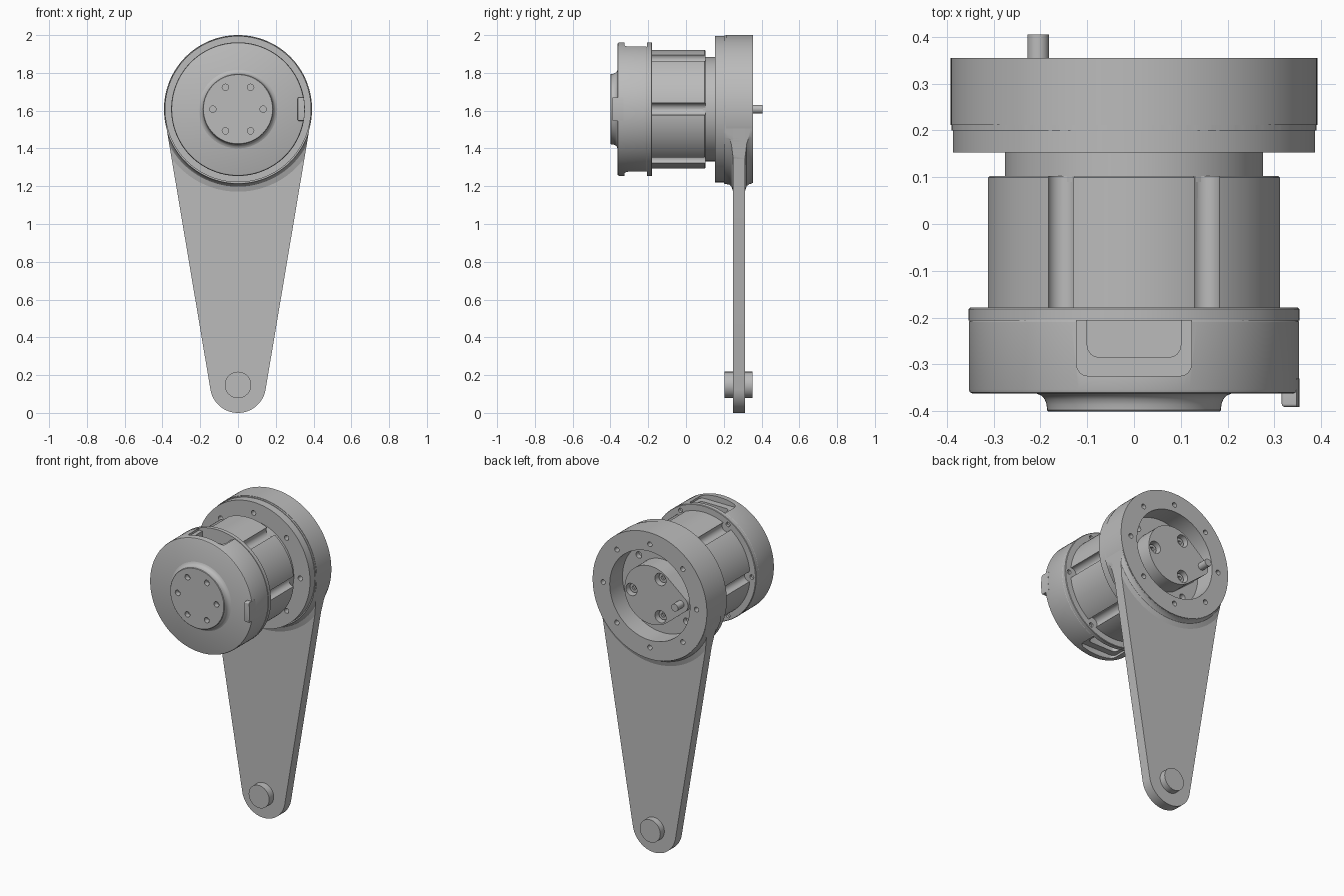
import bpy, bmesh
from math import sin, cos, pi, acos, atan2, radians
from mathutils import Vector

if "Cube" in bpy.data.objects:
    bpy.data.objects.remove(bpy.data.objects["Cube"])

AX = 1.608  # height of the motor axis

grey = bpy.data.materials.new("plain_grey")
grey.use_nodes = True
grey.diffuse_color = (0.5, 0.5, 0.5, 1)
grey.node_tree.nodes["Principled BSDF"].inputs["Base Color"].default_value = (0.5, 0.5, 0.5, 1)


def finish(name, bm):
    bmesh.ops.recalc_face_normals(bm, faces=bm.faces)
    me = bpy.data.meshes.new(name)
    bm.to_mesh(me)
    bm.free()
    me.materials.append(grey)
    ob = bpy.data.objects.new(name, me)
    bpy.context.collection.objects.link(ob)
    return ob


def lathe(name, profile, x=0, z=AX, steps=96, closed=False):
    """Spin (radius, y) points around a y axis through x, z."""
    bm = bmesh.new()
    vs = [bm.verts.new((x + r, y, z)) for r, y in profile]
    for a, b in zip(vs, vs[1:] + vs[:1] if closed else vs[1:]):
        bm.edges.new((a, b))
    bmesh.ops.spin(bm, geom=bm.verts[:] + bm.edges[:], cent=(x, 0, z),
                   axis=(0, 1, 0), angle=2 * pi, steps=steps, use_duplicate=False)
    bmesh.ops.remove_doubles(bm, verts=bm.verts, dist=1e-5)
    return finish(name, bm)


def rod(name, r, y0, y1, x=0, z=AX, steps=24):
    return lathe(name, [(0, y0), (r, y0), (r, y1), (0, y1)], x, z, steps)


def link_plate(name, c1, r1, c2, r2, y0, y1, n=48):
    """Two circles joined by tangents, extruded along y."""
    d = Vector(c2) - Vector(c1)
    th, phi = atan2(d.y, d.x), acos((r1 - r2) / d.length)
    bm = bmesh.new()
    vs = []
    for c, r, a0, a1 in ((c1, r1, th + phi, th + 2 * pi - phi), (c2, r2, th - phi, th + phi)):
        for i in range(n + 1):
            a = a0 + (a1 - a0) * i / n
            vs.append(bm.verts.new((c[0] + r * cos(a), y0, c[1] + r * sin(a))))
    f = bm.faces.new(vs)
    ext = bmesh.ops.extrude_face_region(bm, geom=[f])["geom"]
    bmesh.ops.translate(bm, vec=(0, y1 - y0, 0),
                        verts=[v for v in ext if isinstance(v, bmesh.types.BMVert)])
    return finish(name, bm)


def box(name, lo, hi, bevel=0.0, axis=None):
    """Box between two corners, bevelled on all edges or only those along one axis."""
    bm = bmesh.new()
    bmesh.ops.create_cube(bm, size=1)
    for v in bm.verts:
        v.co = Vector([(l + h) / 2 + c * (h - l) for l, h, c in zip(lo, hi, v.co)])
    if bevel:
        edges = [e for e in bm.edges if axis is None
                 or abs((e.verts[0].co - e.verts[1].co).normalized()[axis]) > 0.9]
        bmesh.ops.bevel(bm, geom=edges, offset=bevel, segments=4, profile=0.5, affect='EDGES')
    return finish(name, bm)


def carve(ob, cutters, operation='DIFFERENCE'):
    for c in cutters:
        c.hide_render = True
        m = ob.modifiers.new("carve", 'BOOLEAN')
        m.operation, m.solver, m.object = operation, 'EXACT', c
    bpy.context.view_layer.update()
    me = bpy.data.meshes.new_from_object(ob.evaluated_get(bpy.context.evaluated_depsgraph_get()))
    ob.modifiers.clear()
    ob.data = me
    for c in cutters:
        bpy.data.objects.remove(c)


def around(count, radius, start=0):
    for i in range(count):
        a = radians(start) + 2 * pi * i / count
        yield radius * cos(a), AX + radius * sin(a)


# Output ring with bolt holes on both faces
ring = lathe("output_ring", [(0.275, 0.153), (0.387, 0.153), (0.387, 0.212), (0.392, 0.212),
                             (0.392, 0.355), (0.275, 0.355)], closed=True, steps=128)
carve(ring, [rod("cut", 0.015, y0, y1, x, z, 16) for x, z in around(8, 0.32)
             for y0, y1 in ((0.30, 0.4), (0.1, 0.2))])

# Lever arm, its blend into the ring, and the end pin
ends = ((0, AX), 0.39, (0, 0.148), 0.148)
arm = link_plate("lever_arm", *ends, 0.25, 0.312)
carve(arm, [rod("cut", 0.33, 0.1, 0.5, steps=64)])
blend = lathe("arm_blend", [(0.36, 0.35), (0.393, 0.35), (0.397, 0.335), (0.408, 0.321),
                            (0.44, 0.311), (0.44, 0.251), (0.41, 0.241), (0.4, 0.229),
                            (0.394, 0.2), (0.36, 0.2)], closed=True, steps=128)
carve(blend, [link_plate("clip", *ends, 0.1, 0.4)], 'INTERSECT')
rod("arm_end_pin", 0.07, 0.205, 0.352, 0, 0.148, 48)

# Motor neck, also the floor of the rear recess
neck = lathe("motor_neck", [(0, 0.09), (0.276, 0.09), (0.276, 0.23), (0, 0.23)])
carve(neck, [rod("cut", 0.02, 0.2, 0.3, x, z, 16) for x, z in around(4, 0.23, 45)])

# Rear hub with a lug, counterbored screws and drive pin
hub = link_plate("rear_hub", (0, AX), 0.18, (-0.205, AX), 0.05, 0.2, 0.345)
carve(hub, [rod("cut", 0.038, 0.30, 0.4, x, z) for x, z in around(3, 0.133)])
for x, z in around(3, 0.133):
    screw = rod("hub_screw", 0.028, 0.29, 0.32, x, z)
    carve(screw, [rod("cut", 0.014, 0.305, 0.4, x, z, 6)])
rod("drive_pin", 0.023, 0.3, 0.405, -0.205, AX)

# Motor body with six lengthwise grooves
body = lathe("motor_body", [(0, -0.19), (0.314, -0.19), (0.314, 0.099), (0.31, 0.103), (0, 0.103)])
carve(body, [rod("cut", 0.032, -0.179, 0.2, x, z) for x, z in around(6, 0.307)])

# Housing flange with screw holes in line with the grooves
flange = lathe("housing_flange", [(0, -0.206), (0.354, -0.206), (0.354, -0.182),
                                  (0.351, -0.179), (0, -0.179)])
carve(flange, [rod("cut", 0.014, -0.195, -0.1, x, z, 16) for x, z in around(6, 0.326)])

# Front housing with stepped windows on top and bottom
housing = lathe("front_housing", [(0, -0.363), (0.345, -0.363), (0.351, -0.36), (0.353, -0.354),
                                  (0.353, -0.209), (0.351, -0.206), (0, -0.206)], steps=128)
cuts = []
for s in (1, -1):
    for w, y0, depth in ((0.123, -0.325, 0.318), (0.1, -0.285, 0.25)):
        za, zb = sorted((AX + s * depth, AX + s * 0.45))
        cuts.append(box("cut", (-w, y0, za), (w, -0.15, zb), 0.025, axis=2))
carve(housing, cuts)
carve(housing, [rod("cut", 0.4, -0.2065, -0.1, steps=64)])

# Front boss with flared base and six holes
boss = lathe("front_boss", [(0, -0.34), (0.208, -0.34), (0.208, -0.363), (0.198, -0.367),
                            (0.191, -0.375), (0.187, -0.386), (0.186, -0.398), (0.183, -0.401),
                            (0, -0.401)])
carve(boss, [rod("cut", 0.017, -0.45, -0.37, x, z) for x, z in around(6, 0.133)])

# Side tab on the housing rim
tab = box("side_tab", (0.316, -0.391, AX - 0.062), (0.37, -0.33, AX + 0.062), 0.006)
carve(tab, [rod("clip", 0.3535, -0.5, 0, steps=128)], 'INTERSECT')

# Smooth the round faces, keep the edges crisp
bpy.ops.object.select_all(action='DESELECT')
for ob in bpy.context.collection.objects:
    if ob.type == 'MESH' and grey.name in ob.data.materials:
        ob.select_set(True)
        bpy.context.view_layer.objects.active = ob
bpy.ops.object.shade_smooth_by_angle(angle=radians(30))
